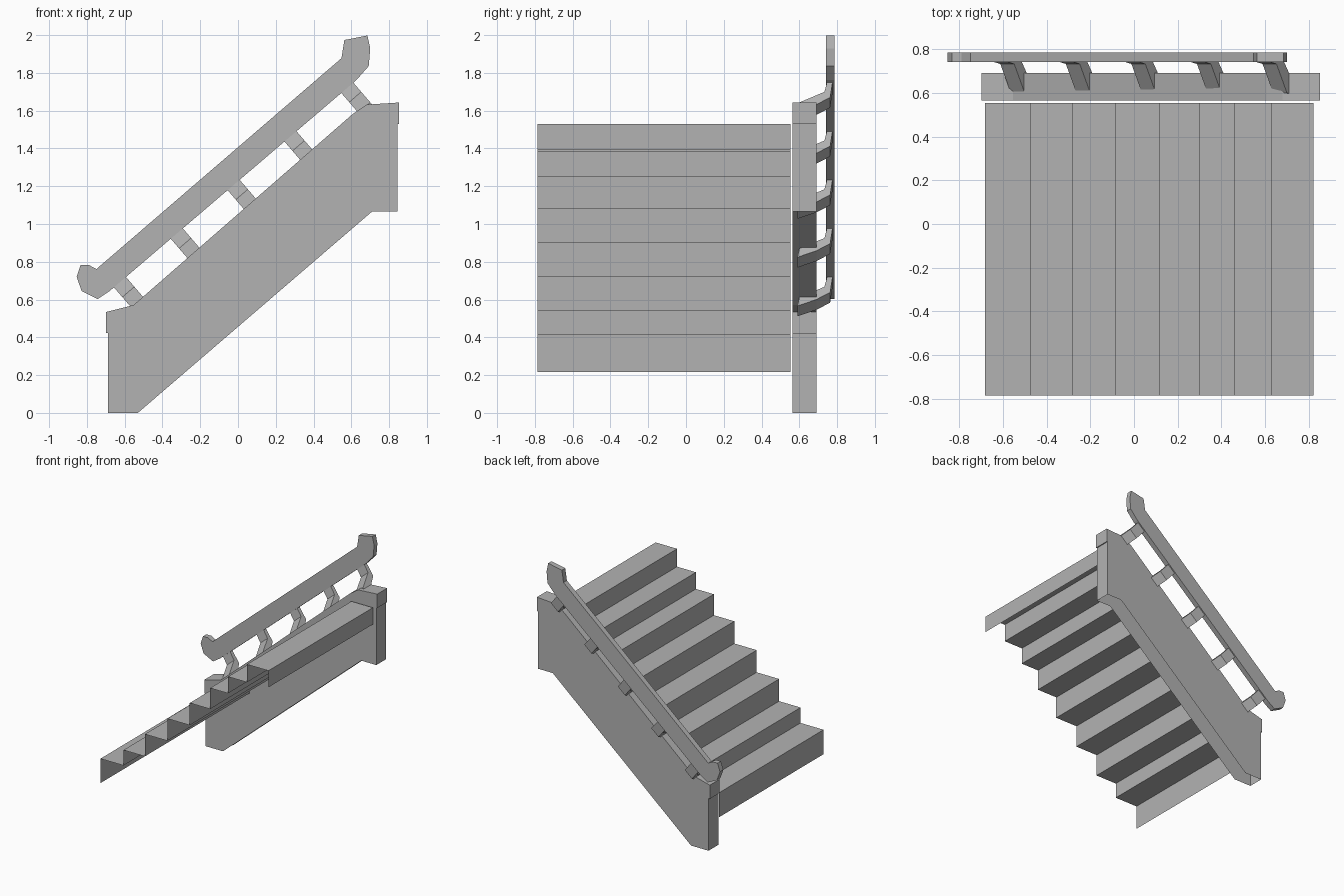
import bpy
import bmesh
from mathutils import Vector

cube = bpy.data.objects.get("Cube")
if cube:
    bpy.data.objects.remove(cube, do_unlink=True)

grey = bpy.data.materials.new("plain_grey")
grey.use_nodes = True
tone = (0.45, 0.45, 0.45, 1)
grey.diffuse_color = tone
grey.node_tree.nodes["Principled BSDF"].inputs["Base Color"].default_value = tone


def extrude(name, points, offset, capped=True, open_edges=()):
    """Sweep a profile by an offset; uncapped profiles stay open strips."""
    offset = Vector(offset)
    bm = bmesh.new()
    near = [bm.verts.new(p) for p in points]
    far = [bm.verts.new(Vector(p) + offset) for p in points]
    n = len(points)
    for i in range(n if capped else n - 1):
        if i not in open_edges:
            j = (i + 1) % n
            bm.faces.new((near[i], near[j], far[j], far[i]))
    if capped:
        bm.faces.new(near[::-1])
        bm.faces.new(far)
    bmesh.ops.recalc_face_normals(bm, faces=bm.faces)
    mesh = bpy.data.meshes.new(name)
    bm.to_mesh(mesh)
    bm.free()
    mesh.materials.append(grey)
    obj = bpy.data.objects.new(name, mesh)
    bpy.context.collection.objects.link(obj)
    return obj


def side_profile(pairs, y):
    return [(x, y, z) for x, z in pairs]


# Steps: a thin folded sheet of risers and treads with a drop at the top end
edges = [-0.683, -0.477, -0.285, -0.084, 0.117, 0.30, 0.46, 0.63, 0.822]
levels = [0.415, 0.54, 0.72, 0.90, 1.08, 1.25, 1.385, 1.53]
zigzag = [(edges[0], 0.217)]
for i, z in enumerate(levels):
    zigzag += [(edges[i], z), (edges[i + 1], z)]
zigzag.append((edges[-1], 1.395))
steps = extrude("steps", side_profile(zigzag, -0.785), (0, 1.338, 0), capped=False)
for face in steps.data.polygons:  # point the sheet up and towards the climber
    if face.normal.z < -0.5 or (face.normal.x > 0.5 and face.center.x < 0.8):
        face.flip()

# Side wall: hollow shell, open along its underside
wall = [(-0.687, 0), (-0.53, 0), (0.71, 1.066), (0.844, 1.066), (0.844, 1.53),
        (0.852, 1.53), (0.852, 1.643), (0.68, 1.632), (0.607, 1.582),
        (-0.553, 0.571), (-0.698, 0.534), (-0.698, 0.423), (-0.687, 0.423)]
extrude("side_wall", side_profile(wall, 0.565), (0, 0.127, 0), open_edges=(0, 1, 2))

# Handrail with flared ends
rail = [(-0.833, 0.783), (-0.79, 0.783), (-0.749, 0.762), (0.548, 1.878),
        (0.563, 1.974), (0.685, 1.998), (0.70, 1.93), (0.692, 1.836),
        (0.627, 1.762), (-0.68, 0.645), (-0.743, 0.603), (-0.828, 0.645),
        (-0.854, 0.72)]
extrude("handrail", side_profile(rail, 0.742), (0, 0.043, 0))

# Bent brackets, perpendicular to the slope, from wall top to handrail
first, last = Vector((-0.63, 0, 0.698)), Vector((0.571, 0, 1.730))
along = (last - first).normalized()
normal = Vector((-along.z, 0, along.x))
bracket = [(0.75, 0.01), (0.733, -0.076), (0.69, -0.10), (0.60, -0.15),
           (0.59, -0.21), (0.69, -0.165), (0.763, -0.115), (0.778, 0.01)]
for i in range(5):
    centre = first.lerp(last, i / 4)
    points = [centre - along * 0.042 + normal * n + Vector((0, y, 0)) for y, n in bracket]
    extrude(f"rail_bracket_{i + 1}", points, along * 0.084)
